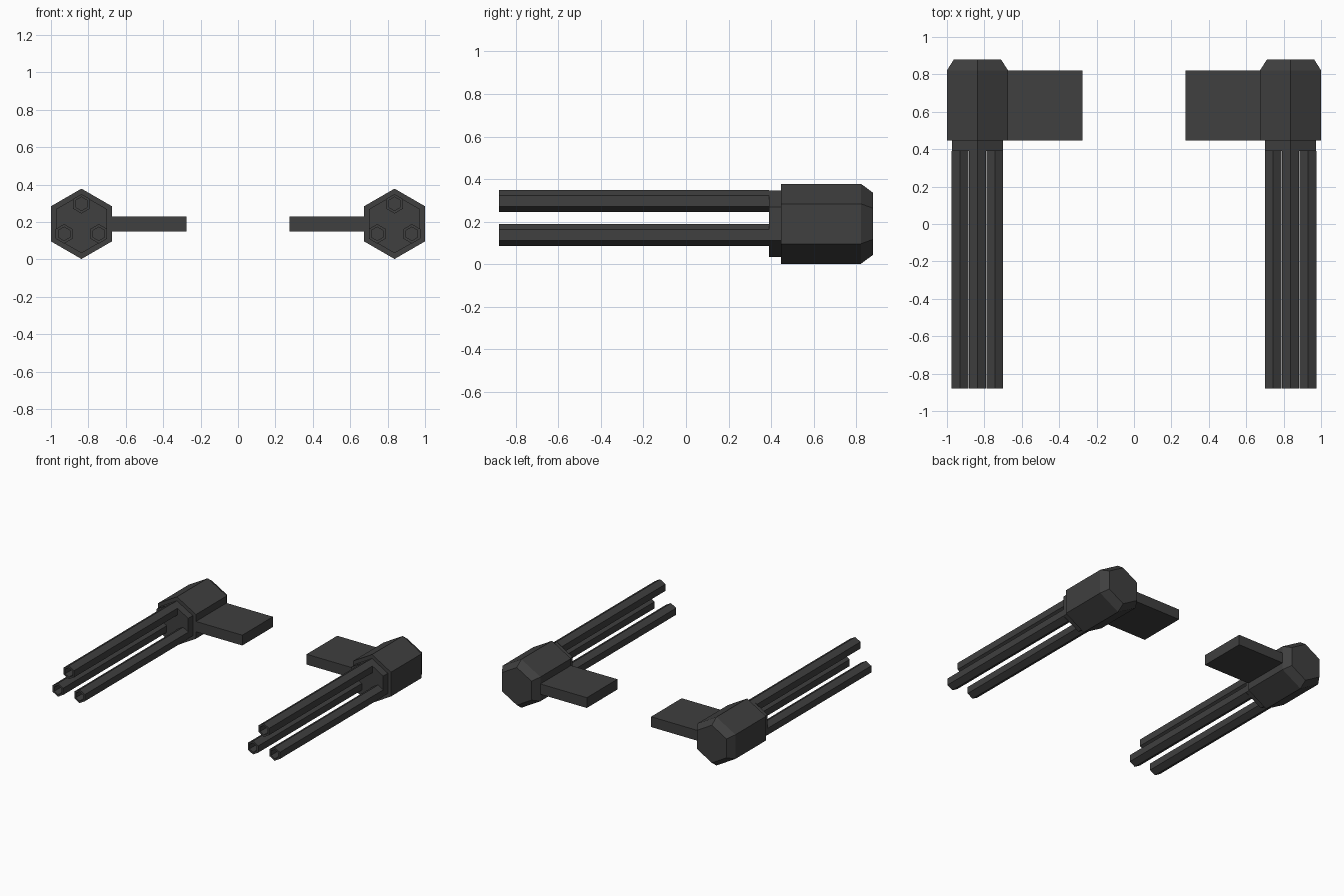
import bpy, bmesh
from math import sin, cos, pi, radians

if "Cube" in bpy.data.objects:
    bpy.data.objects.remove(bpy.data.objects["Cube"])

CX, CZ = 0.837, 0.19      # axis of the right-hand gun pod

mat = bpy.data.materials.new("dark_metal")
mat.diffuse_color = (0.05, 0.05, 0.05, 1)
mat.use_nodes = True
mat.node_tree.nodes["Principled BSDF"].inputs["Base Color"].default_value = mat.diffuse_color


def finish(name, bm):
    """Turn a bmesh into an object mirrored across x = 0."""
    bmesh.ops.recalc_face_normals(bm, faces=bm.faces)
    me = bpy.data.meshes.new(name)
    bm.to_mesh(me)
    bm.free()
    me.materials.append(mat)
    ob = bpy.data.objects.new(name, me)
    bpy.context.collection.objects.link(ob)
    ob.modifiers.new("mirror", 'MIRROR').use_mirror_merge = False
    return ob


def hex_loft(name, cx, cz, sections):
    """Hexagonal solid along y through (y, radius) sections, capped at both ends."""
    bm = bmesh.new()
    rings = [[bm.verts.new((cx + r * cos(pi / 2 + k * pi / 3), y,
                            cz + r * sin(pi / 2 + k * pi / 3))) for k in range(6)]
             for y, r in sections]
    for a, b in zip(rings, rings[1:]):
        for k in range(6):
            n = (k + 1) % 6
            bm.faces.new((a[k], a[n], b[n], b[k]))
    bm.faces.new(rings[0])
    bm.faces.new(rings[-1])
    return finish(name, bm)


# Hexagonal housing with chamfered back
hex_loft("housing", CX, CZ, [(0.447, 0.188), (0.822, 0.188), (0.879, 0.146)])

# Smaller collar in front of the housing
hex_loft("barrel_collar", CX, CZ, [(0.39, 0.157), (0.447, 0.157)])

# Three barrels with recessed muzzles
for i, ang in enumerate((90, 210, 330)):
    a = radians(ang)
    hex_loft(f"barrel_{i + 1}", CX + 0.107 * cos(a), CZ + 0.107 * sin(a),
             [(-0.80, 0.036), (-0.879, 0.036), (-0.879, 0.052), (0.39, 0.052)])

# Flat mounting plate reaching inwards
bm = bmesh.new()
bmesh.ops.create_cube(bm, size=1)
bmesh.ops.scale(bm, verts=bm.verts, vec=(0.398, 0.375, 0.08))
bmesh.ops.translate(bm, verts=bm.verts, vec=(0.475, 0.6345, CZ))
finish("mounting_plate", bm)
